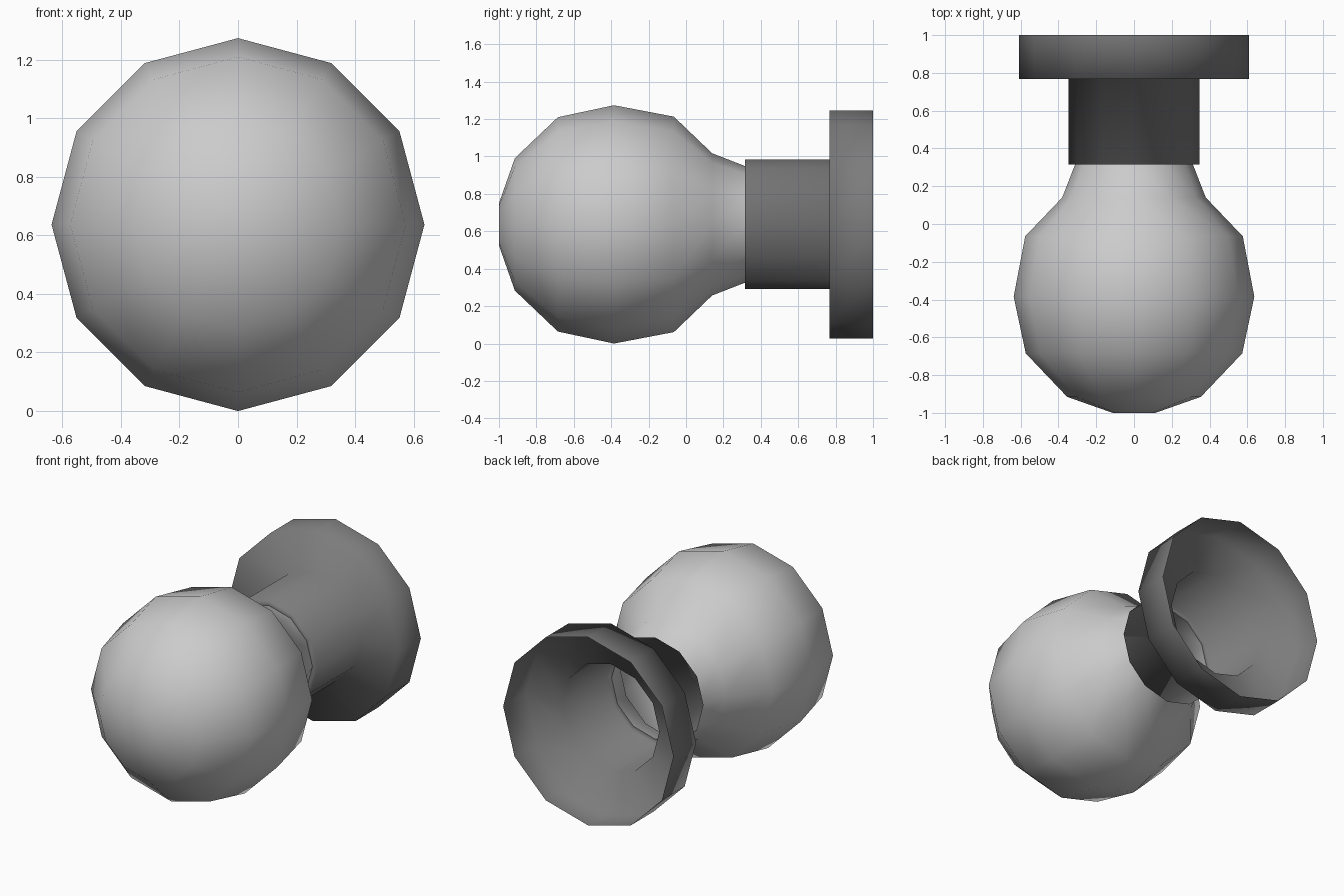
import bpy, bmesh
from math import sin, cos, pi

if "Cube" in bpy.data.objects:
    bpy.data.objects.remove(bpy.data.objects["Cube"])

SIDES = 12
AXIS_Z = 0.637


def lathe(name, profile, cap_front=False, color=None):
    """Spin (y, radius) points around a horizontal axis along y."""
    bm = bmesh.new()
    rings = []
    for y, r in profile:
        rings.append([bm.verts.new((r * cos(2 * pi * i / SIDES), y,
                                    AXIS_Z + r * sin(2 * pi * i / SIDES)))
                      for i in range(SIDES)])
    for a, b in zip(rings, rings[1:]):
        for i in range(SIDES):
            j = (i + 1) % SIDES
            bm.faces.new((a[i], b[i], b[j], a[j]))
    if cap_front:
        bm.faces.new(rings[0])
    for f in bm.faces:
        f.smooth = True
    mesh = bpy.data.meshes.new(name)
    bm.to_mesh(mesh)
    bm.free()
    if color:
        mat = bpy.data.materials.new(name + "_grey")
        mat.diffuse_color = color
        mat.use_nodes = True
        mat.node_tree.nodes["Principled BSDF"].inputs["Base Color"].default_value = mat.diffuse_color
        mesh.materials.append(mat)
    obj = bpy.data.objects.new(name, mesh)
    bpy.context.collection.objects.link(obj)
    return obj


# Round bulb with a short neck, open at the back
lathe("bulb", [(-1.0, 0.113), (-0.915, 0.354), (-0.685, 0.573), (-0.385, 0.637),
               (-0.065, 0.576), (0.14, 0.38), (0.315, 0.312)], cap_front=True)

# Hollow socket: thin lip, tube, flange disc and open rim
lathe("socket", [(0.315, 0.312), (0.315, 0.346), (0.767, 0.346),
                 (0.767, 0.609), (1.0, 0.609)], color=(0.2, 0.2, 0.2, 1))
